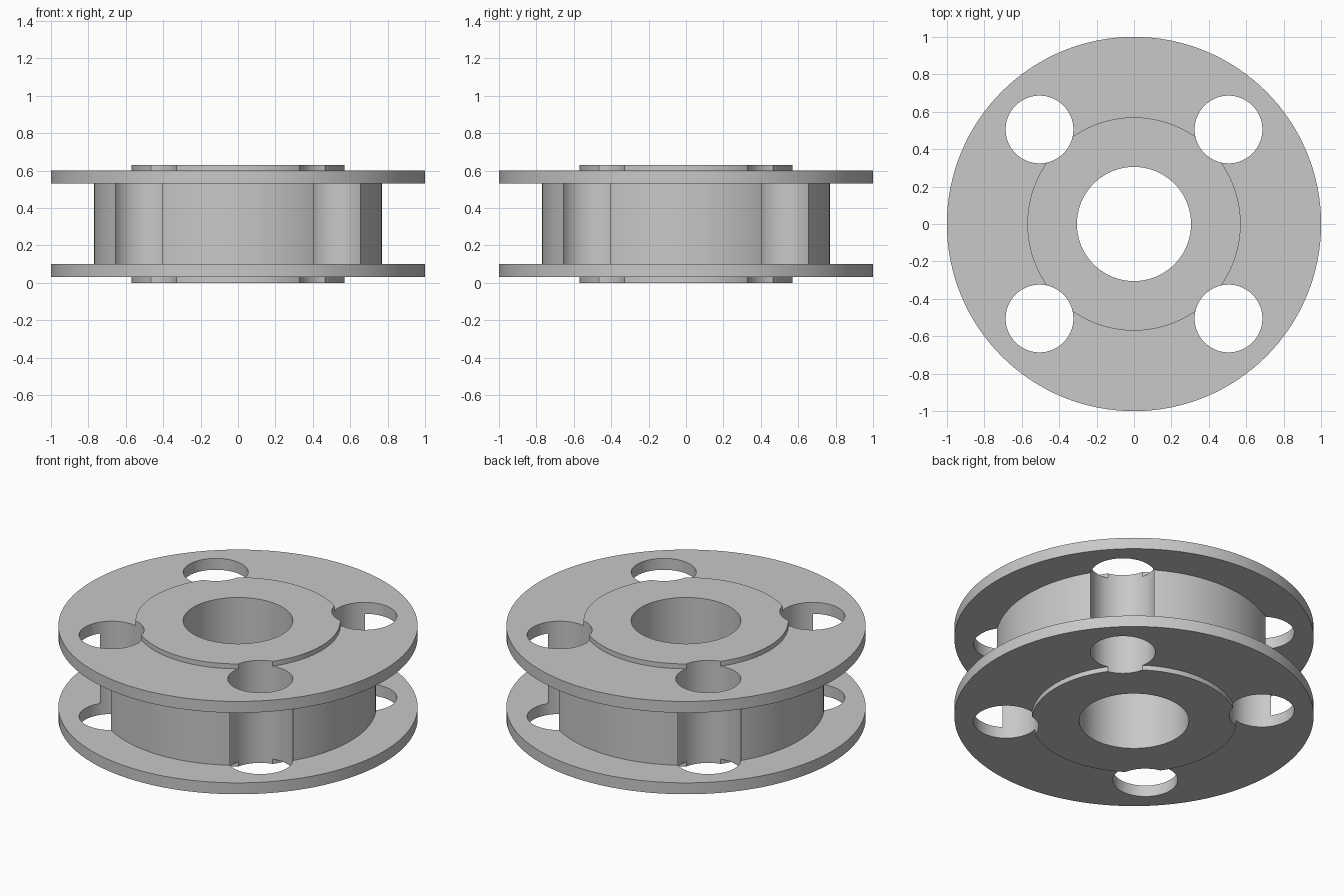
import bpy, bmesh
from math import cos, sin, pi, radians

cube = bpy.data.objects.get("Cube")
if cube:
    bpy.data.objects.remove(cube)

BORE, COLLAR, FLANGE, DRUM = 0.305, 0.57, 1.0, 0.77
HEIGHT = 0.63
HOLE_POS, HOLE_RADIUS = 0.505, 0.181

grey = bpy.data.materials.new("plain grey")
grey.use_nodes = True
colour = (0.58, 0.58, 0.58, 1)
grey.diffuse_color = colour
grey.node_tree.nodes["Principled BSDF"].inputs["Base Color"].default_value = colour


def lathe(name, profile, segments):
    """Revolve a closed (radius, z) profile around the z axis."""
    bm = bmesh.new()
    rings = []
    for i in range(segments):
        a = 2 * pi * i / segments
        rings.append([bm.verts.new((r * cos(a), r * sin(a), z)) for r, z in profile])
    n = len(profile)
    for i in range(segments):
        here, after = rings[i], rings[(i + 1) % segments]
        for j in range(n):
            k = (j + 1) % n
            bm.faces.new((here[j], after[j], after[k], here[k]))
    bmesh.ops.recalc_face_normals(bm, faces=bm.faces)
    mesh = bpy.data.meshes.new(name)
    bm.to_mesh(mesh)
    bm.free()
    obj = bpy.data.objects.new(name, mesh)
    bpy.context.collection.objects.link(obj)
    mesh.materials.append(grey)
    return obj


# Spool: raised collars, two flanges, narrower drum and central bore
lower = [(BORE, 0), (COLLAR, 0), (COLLAR, 0.03), (FLANGE, 0.03), (FLANGE, 0.1), (DRUM, 0.1)]
upper = [(r, HEIGHT - z) for r, z in reversed(lower)]
spool = lathe("flanged_spool", lower + upper, 128)

# Four through holes, which also scallop the drum and collars
for sx in (-1, 1):
    for sy in (-1, 1):
        bpy.ops.mesh.primitive_cylinder_add(
            vertices=64, radius=HOLE_RADIUS, depth=2,
            location=(sx * HOLE_POS, sy * HOLE_POS, HEIGHT / 2))
        cutter = bpy.context.object
        cutter.name = "hole_cutter"
        cutter.hide_render = True
        cutter.data.materials.append(grey)
        cut = spool.modifiers.new("bolt_hole", 'BOOLEAN')
        cut.operation = 'DIFFERENCE'
        cut.solver = 'EXACT'
        cut.object = cutter
        bpy.context.view_layer.objects.active = spool
        bpy.ops.object.modifier_apply(modifier=cut.name)
        bpy.data.objects.remove(cutter)

# Smooth round walls with crisp rims
bpy.ops.object.select_all(action='DESELECT')
spool.select_set(True)
bpy.context.view_layer.objects.active = spool
bpy.ops.object.shade_smooth_by_angle(angle=radians(30))
